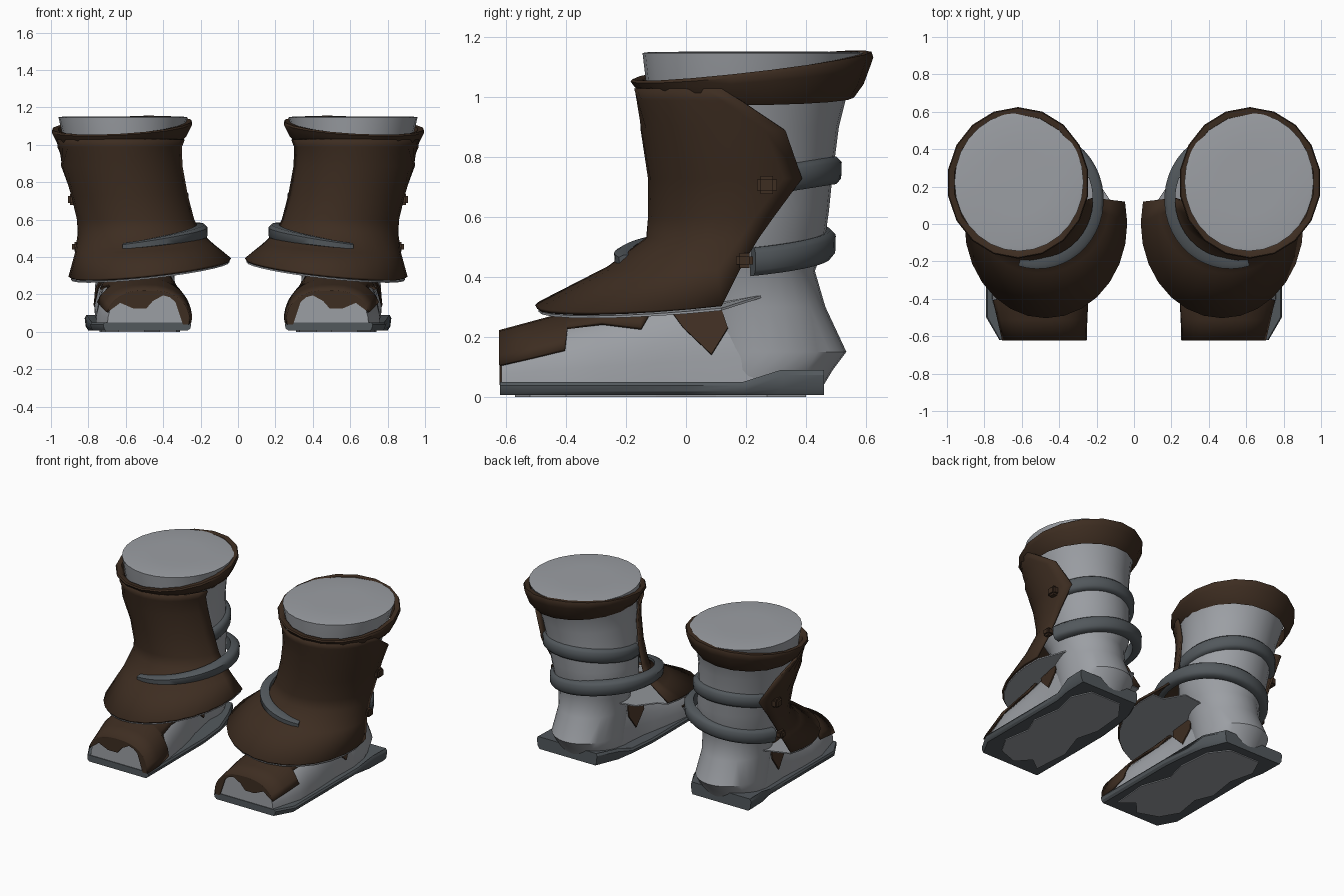
import bpy, bmesh, math
from math import sin, cos, pi, acos, asin

if "Cube" in bpy.data.objects:
    bpy.data.objects.remove(bpy.data.objects["Cube"])


def material(name, rgb):
    m = bpy.data.materials.new(name)
    m.diffuse_color = (*rgb, 1)
    m.use_nodes = True
    m.node_tree.nodes["Principled BSDF"].inputs["Base Color"].default_value = m.diffuse_color
    return m


LIGHT = material("light grey cloth", (0.33, 0.345, 0.37))
DARK = material("slate grey strap", (0.085, 0.098, 0.108))
BROWN = material("brown leather", (0.047, 0.026, 0.015))


def finish(name, bm, mat, thick=0, angle=40):
    """Turn a bmesh into a mirrored pair of parts; angle 0 keeps flat faces."""
    bmesh.ops.recalc_face_normals(bm, faces=bm.faces[:])
    me = bpy.data.meshes.new(name)
    bm.to_mesh(me)
    bm.free()
    me.materials.append(mat)
    ob = bpy.data.objects.new(name, me)
    bpy.context.collection.objects.link(ob)
    if angle:
        bpy.ops.object.select_all(action='DESELECT')
        ob.select_set(True)
        bpy.context.view_layer.objects.active = ob
        bpy.ops.object.shade_smooth_by_angle(angle=math.radians(angle))
    if thick:
        s = ob.modifiers.new("thickness", 'SOLIDIFY')
        s.thickness, s.offset = thick, 0
    ob.modifiers.new("pair", 'MIRROR').use_mirror_merge = False
    return ob


def loft(name, rings, mat, closed=True, caps=False, loop=False, thick=0, angle=40):
    """Skin a list of equally long point rings."""
    bm = bmesh.new()
    vs = [[bm.verts.new(p) for p in r] for r in rings]
    n = len(vs[0])
    pairs = list(zip(vs, vs[1:])) + ([(vs[-1], vs[0])] if loop else [])
    for a, b in pairs:
        for i in range(n if closed else n - 1):
            j = (i + 1) % n
            bm.faces.new((a[i], a[j], b[j], b[i]))
    if caps:
        bm.faces.new(vs[0])
        bm.faces.new(vs[-1])
    return finish(name, bm, mat, thick, angle)


def plate(name, pts, mat, thick=0.008):
    """Flat-shaded thin plate from an outline."""
    bm = bmesh.new()
    bm.faces.new([bm.verts.new(p) for p in pts])
    return finish(name, bm, mat, thick, 0)


def at(c, th):
    """Point on an ellipse (cx, cy, rx, ry); th = 0 is front, pi/2 is outer side."""
    return c[0] + c[2] * sin(th), c[1] - c[3] * cos(th)


def lerp_table(table, t):
    for a, b in zip(table, table[1:]):
        if t <= b[0]:
            f = max(0, (t - a[0]) / (b[0] - a[0]))
            return [p + (q - p) * f for p, q in zip(a[1:], b[1:])]
    return table[-1][1:]


# Leg and heel: stacked ellipses, with a small dome on top
leg = [(.04, .55, .25, .20, .21), (.09, .55, .26, .215, .23), (.15, .55, .28, .22, .255),
       (.30, .55, .225, .21, .24), (.42, .55, .20, .235, .23), (.50, .55, .19, .265, .27),
       (.62, .56, .195, .275, .282), (.73, .575, .20, .28, .288), (.90, .60, .20, .295, .31),
       (1.02, .615, .205, .315, .335), (1.147, .615, .225, .345, .37),
       (1.15, .615, .225, .325, .35), (1.152, .615, .225, .17, .18)]
N = 28
loft("leg", [[(*at(r[1:], 2 * pi * i / N), r[0]) for i in range(N)] for r in leg], LIGHT, caps=True)

# Foot: arched sections along its length (y, centre x, half width, height)
FOOT = [(-.62, .485, .212, .205), (-.4, .51, .25, .265), (-.2, .525, .235, .31),
        (0, .54, .21, .38), (.15, .55, .205, .42), (.3, .55, .205, .40)]
P = 1.6 / 2


def foot_point(y, a, grow=0.0):
    cx, hw, h = lerp_table(FOOT, y)
    x = math.copysign(abs(cos(a)) ** P, cos(a))
    return cx + (hw + grow) * x, y, .03 + (h - .03 + grow) * max(0, sin(a)) ** P


def foot_angle(y, z):
    h = lerp_table(FOOT, y)[2]
    return asin(min(1, max(0, (z - .03) / (h - .03)) ** (1 / P)))


ys = [-.615, -.5, -.4, -.3, -.2, -.1, 0, .1, .2, .3]
loft("foot", [[foot_point(y, pi * i / 16) for i in range(17)] for y in ys], LIGHT, caps=True)

# Leather toe cover: (y, lower edge outside, lower edge inside)
rings = []
for y, zo, zi in [(-.622, .10, .04), (-.51, .125, .05), (-.405, .15, .08), (-.395, .22, .2),
                  (-.28, .235, .22), (-.15, .22, .22), (-.12, .27, .27)]:
    a, b = foot_angle(y, zo), pi - foot_angle(y, zi)
    rings.append([foot_point(y, a + (b - a) * i / 14, .012) for i in range(15)])
loft("toe_cover", rings, BROWN, closed=False, thick=.012)
front = [(x, -.618, z) for x, y, z in rings[0]]
notch = [(.295, .04), (.315, .10), (.335, .16), (.365, .185), (.40, .195), (.455, .165), (.49, .125),
         (.56, .125), (.63, .155), (.67, .125)]
plate("toe_front_trim", front + [(x, -.618, z) for x, z in notch], BROWN)

# Leather tags on both sides of the foot
for side in (0, 1):
    pts = []
    for y, z in [(-.08, .31), (-.01, .22), (.085, .135), (.14, .22), (.10, .33)]:
        a = foot_angle(y, z)
        pts.append(foot_point(y, pi - a if side else a, .02))
    plate("inner_tag" if side else "outer_tag", pts, BROWN)

# Sole with a raised, wider heel
outline = [(.25, -.62), (.72, -.62), (.79, -.5), (.79, 0), (.79, .2), (.815, .33), (.82, .46),
           (.36, .46), (.29, .33), (.27, .2), (.25, 0)]


def sole_ring(s, z, lift=0):
    return [(.53 + (x - .53) * s, -.08 + (y + .08) * (1 if abs(y) > .45 else s),
             z + (lift if y > .25 else 0)) for x, y in outline]


loft("sole", [sole_ring(.93, .006), sole_ring(.98, .018, .01), sole_ring(1, .038, .035),
              sole_ring(.97, .05, .04)], DARK, caps=True, angle=30)
patch = [(.33, -.55), (.42, -.48), (.50, -.57), (.64, -.52), (.71, -.40), (.68, -.22), (.73, -.1),
         (.70, .1), (.74, .27), (.68, .40), (.45, .40), (.36, .28), (.34, .05), (.38, -.1), (.31, -.3)]
plate("sole_patch", [(x, y, .004) for x, y in patch], LIGHT)

# Leather shin guard: open ellipses flaring over the foot
# (z, centre x, centre y, radius x, radius y, outer edge y, inner edge y)
guard = [(1.03, .62, .215, .352, .382, .12, .08), (.99, .622, .21, .338, .368, .18, .08),
         (.89, .615, .20, .325, .345, .33, .10), (.73, .575, .20, .31, .32, .385, .12),
         (.60, .545, .19, .31, .31, .29, .13), (.53, .53, .175, .32, .302, .24, .14),
         (.44, .50, .10, .365, .36, .18, .13), (.34, .47, 0, .43, .5, .12, .12)]
rings = []
for z, cx, cy, rx, ry, outer, inner in guard:
    w = max(0, min(1, (.56 - z) / .22))
    m0, m1 = -acos((cy - inner) / ry), acos((cy - outer) / ry)
    ring = []
    for i in range(17):
        x, y = at((cx, cy, rx, ry), m0 + (m1 - m0) * i / 16)
        ring.append((x, y, z + w * (-.11 * (x - .47) + .08 * y)))
    rings.append(ring)
loft("shin_guard", rings, BROWN, closed=False, thick=.014, angle=65)

# Pale lining closing the underside of the flare
lining = [(.47 + (x - .47) * .985, y * .985, z - .012) for x, y, z in rings[-1]]
plate("flare_lining", lining + [(.745, .27, .34), (.45, .25, .355), (.21, .25, .38), (.13, .13, .375)], LIGHT)

# Rolled collar, higher at the back
C = (.62, .22, .38, .405)
rings = []
for i in range(18):
    th = 2 * pi * i / 18
    top = 1.103 - .045 * cos(th) - .022 * sin(th)
    h = .108 - .042 * cos(th)
    ring = []
    for s, d in [(.86, .3), (.905, 0), (.985, -.02), (1, .1), (.975, .3), (.92, .7), (.84, 1)]:
        x, y = at((C[0], C[1], C[2] * s, C[3] * s), th)
        ring.append((x, y, top - h * d))
    rings.append(ring)
loft("collar", rings, BROWN, loop=True, angle=50)


# Straps: rounded bands swept along part of an ellipse
def strap(name, c, start, end, zf, h0, h1, depth, n=26):
    rings = []
    for i in range(n + 1):
        f = i / n
        th = math.radians(start + (end - start) * f)
        h = h0 + (h1 - h0) * max(0, (f - .5) * 2)
        ring = []
        for dr, dz in [(-depth, -1), (-.01, -1), (.006, -.6), (.008, .6), (-.01, 1), (-depth, 1)]:
            x, y = at((c[0], c[1], c[2] + dr, c[3] + dr), th)
            ring.append((x, y, zf(th) + h * dz))
        rings.append(ring)
    loft(name, rings, DARK, caps=True, angle=50)


strap("upper_strap", (.575, .20, .302, .312), 118, 286,
      lambda t: .708 - .048 * cos(t), .046, .046, .045)
strap("lower_strap", (.515, .13, .345, .362), 106, 377,
      lambda t: .488 - .022 * cos(t) - .045 * sin(t), .047, .02, .05, 34)

# Studs holding the straps on the outer side
for name, x, y, z, s in [("upper_stud", .885, .27, .707, 1), ("lower_stud", .862, .195, .455, .85)]:
    bm = bmesh.new()
    bmesh.ops.create_cube(bm, size=1)
    for v in bm.verts:
        v.co = (x + v.co.x * .05, y + v.co.y * .066 * s, z + v.co.z * .06 * s)
    bmesh.ops.bevel(bm, geom=bm.edges[:], offset=.012, segments=2, affect='EDGES')
    finish(name, bm, BROWN, angle=60)
